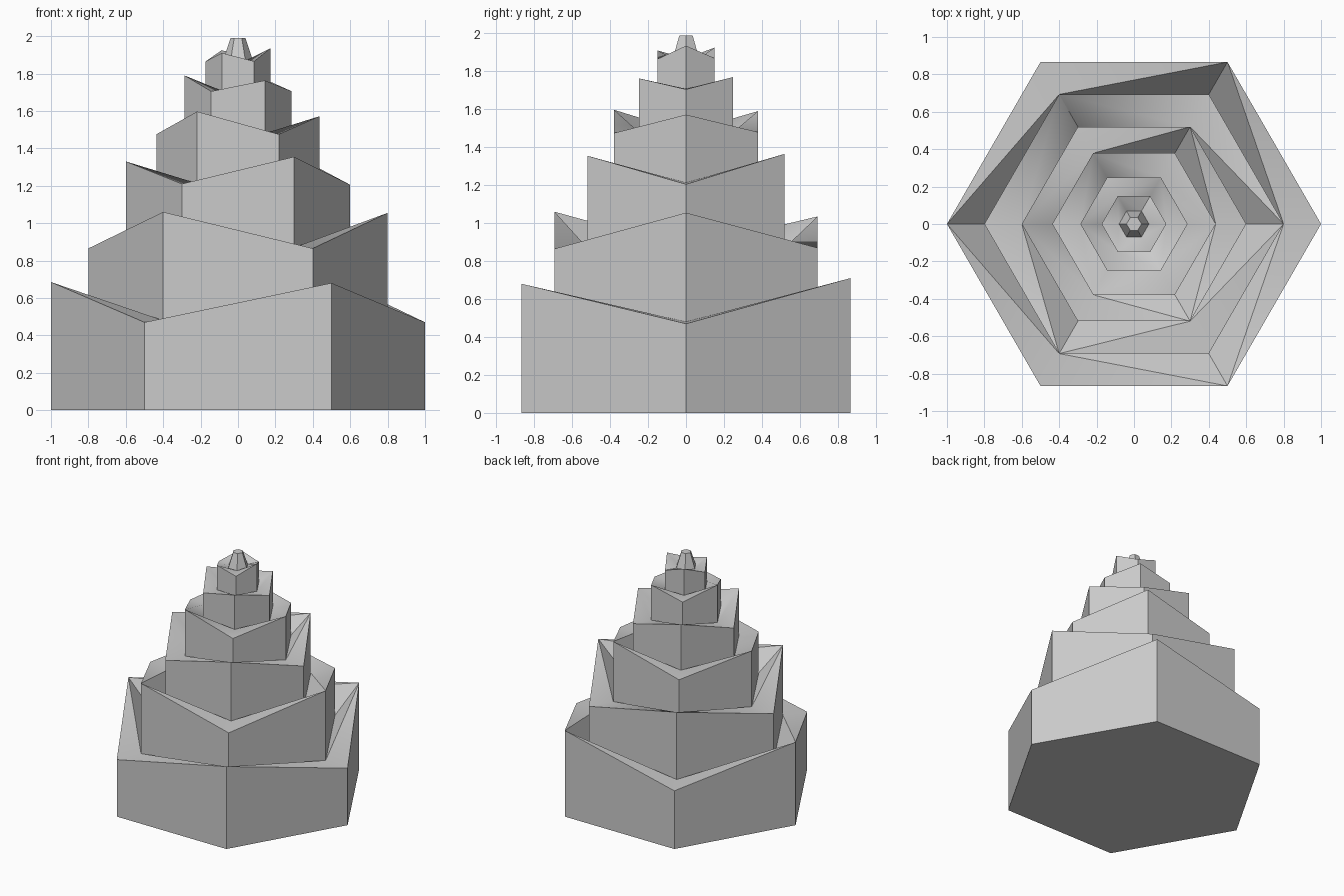
import bpy, bmesh, math

if "Cube" in bpy.data.objects:
    bpy.data.objects.remove(bpy.data.objects["Cube"])

# Each tier: radius, floor height, rim heights at 0, 60, 120 ... degrees
tiers = [
    (1.000, 0.000, (0.47, 0.71, 0.48, 0.685, 0.47, 0.68)),
    (0.800, 0.480, (1.055, 0.87, 1.035, 0.865, 1.06, 0.865)),
    (0.600, 0.870, (1.205, 1.365, 1.21, 1.33, 1.21, 1.355)),
    (0.437, 1.213, (1.572, 1.48, 1.59, 1.475, 1.597, 1.475)),
    (0.287, 1.480, (1.705, 1.77, 1.705, 1.79, 1.705, 1.763)),
    (0.173, 1.708, (1.935, 1.87, 1.925, 1.865, 1.91, 1.865)),
]
TIP_BASE, TIP_TOP = (0.08, 1.868), (0.04, 1.99)

bm = bmesh.new()


def ring(r, heights):
    return [bm.verts.new((r * math.cos(k * math.pi / 3),
                          r * math.sin(k * math.pi / 3), z))
            for k, z in enumerate(heights)]


def wall(low, high):
    for k in range(6):
        n = (k + 1) % 6
        bm.faces.new((low[k], low[n], high[n], high[k]))


def terrace(rim, inner):
    # Sunken ledge, split from each high corner so the zigzag stays crisp
    for k in range(6):
        n = (k + 1) % 6
        a, b, c, d = rim[k], rim[n], inner[n], inner[k]
        if a.co.z > b.co.z:
            tris = ((a, b, c), (a, c, d))
        else:
            tris = ((a, b, d), (b, c, d))
        for t in tris:
            bm.faces.new(t).smooth = True


# Stacked zigzag-rimmed tiers
rim = None
for r, floor, heights in tiers:
    base = ring(r, [floor] * 6)
    if rim:
        terrace(rim, base)
    else:
        bm.faces.new(base[::-1])
    rim = ring(r, heights)
    wall(base, rim)

# Small tapered tip
base = ring(TIP_BASE[0], [TIP_BASE[1]] * 6)
terrace(rim, base)
top = ring(TIP_TOP[0], [TIP_TOP[1]] * 6)
wall(base, top)
bm.faces.new(top)

bmesh.ops.recalc_face_normals(bm, faces=bm.faces)
mesh = bpy.data.meshes.new("stepped_tree")
bm.to_mesh(mesh)
bm.free()
obj = bpy.data.objects.new("stepped_tree", mesh)
bpy.context.collection.objects.link(obj)
bpy.context.view_layer.objects.active = obj
obj.select_set(True)
bpy.ops.object.shade_smooth_by_angle(angle=math.radians(40))
